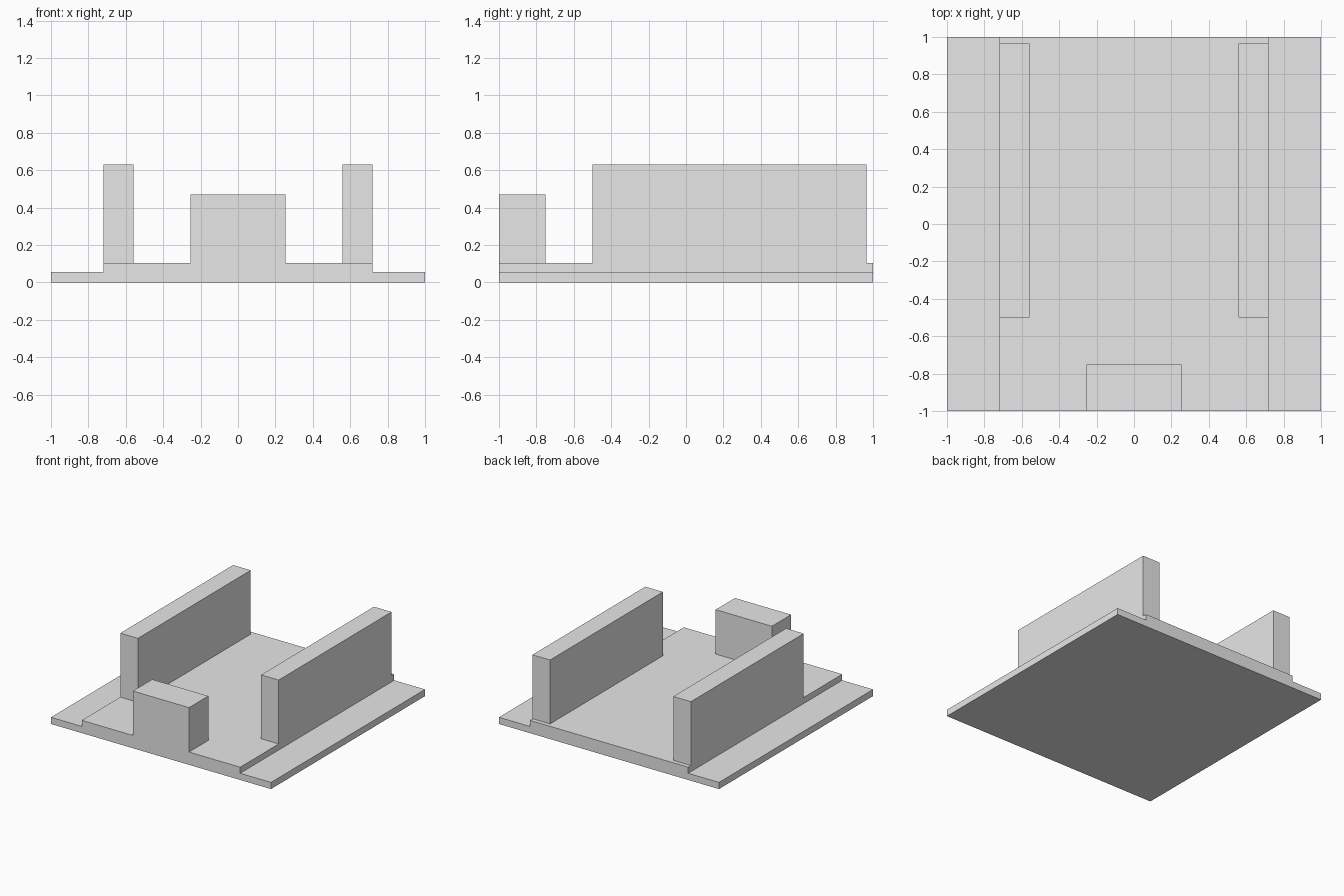
import bpy
import bmesh
from mathutils import Vector

cube = bpy.data.objects.get("Cube")
if cube:
    bpy.data.objects.remove(cube, do_unlink=True)

# Single plain grey finish
grey = bpy.data.materials.new("plain_grey")
grey.use_nodes = True
grey.diffuse_color = (0.8, 0.8, 0.8, 1)
grey.node_tree.nodes["Principled BSDF"].inputs["Base Color"].default_value = grey.diffuse_color

BASE_TOP, DECK_TOP = 0.055, 0.105
DECK_HALF = 0.72


def extrude_profile(name, profile, y_front, y_back):
    """Extrude a closed x-z outline along y."""
    bm = bmesh.new()
    face = bm.faces.new([bm.verts.new((x, y_front, z)) for x, z in profile])
    result = bmesh.ops.extrude_face_region(bm, geom=[face])
    moved = [v for v in result["geom"] if isinstance(v, bmesh.types.BMVert)]
    bmesh.ops.translate(bm, verts=moved, vec=Vector((0, y_back - y_front, 0)))
    bmesh.ops.recalc_face_normals(bm, faces=bm.faces)
    mesh = bpy.data.meshes.new(name)
    bm.to_mesh(mesh)
    bm.free()
    mesh.materials.append(grey)
    obj = bpy.data.objects.new(name, mesh)
    bpy.context.collection.objects.link(obj)
    return obj


def block(name, x0, x1, y0, y1, top):
    outline = [(x0, DECK_TOP), (x1, DECK_TOP), (x1, top), (x0, top)]
    return extrude_profile(name, outline, y0, y1)


# Stepped base plate with raised central deck
half = [(1, 0), (1, BASE_TOP), (DECK_HALF, BASE_TOP), (DECK_HALF, DECK_TOP)]
extrude_profile("stepped_base", half + [(-x, z) for x, z in reversed(half)], -1, 1)

# Side walls along the deck edges
for side, sign in (("left", 1), ("right", -1)):
    x0, x1 = sorted((sign * 0.56, sign * DECK_HALF))
    block(side + "_wall", x0, x1, -0.5, 0.965, 0.63)

# Block at the front edge
block("front_block", -0.255, 0.255, -1, -0.75, 0.47)
